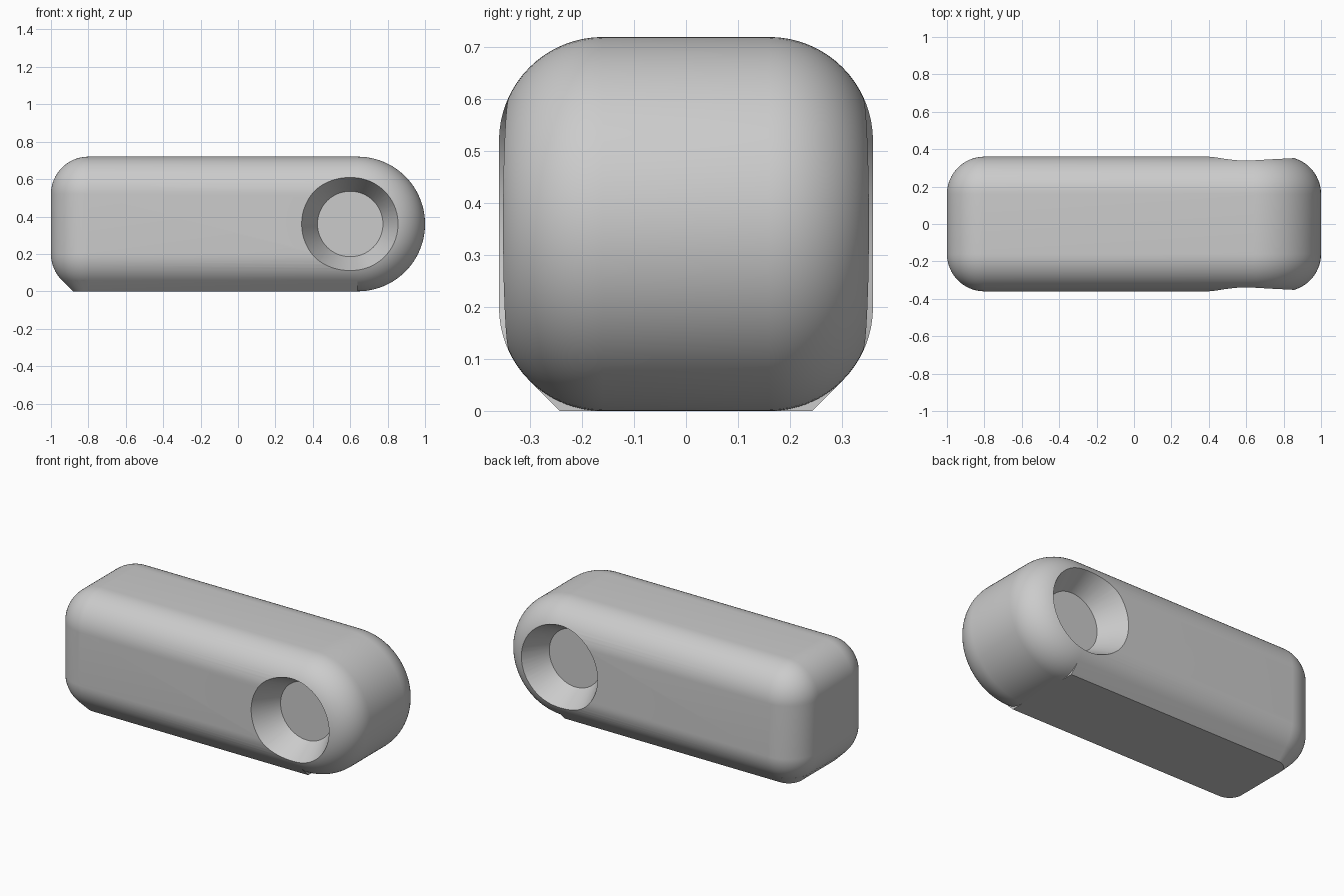
import bpy
import bmesh
from math import sin, cos, pi, radians

if "Cube" in bpy.data.objects:
    bpy.data.objects.remove(bpy.data.objects["Cube"])

HALF, FILLET = 0.36, 0.2
CORE = HALF - FILLET
HOLE_X, MINOR, MAJOR, PITCH = 0.6, 0.18, 0.24, 0.18

grey = bpy.data.materials.new("light grey")
grey.use_nodes = True
grey.diffuse_color = (0.6, 0.6, 0.6, 1)
grey.node_tree.nodes["Principled BSDF"].inputs["Base Color"].default_value = (0.6, 0.6, 0.6, 1)


def finish(name, bm):
    bmesh.ops.remove_doubles(bm, verts=bm.verts, dist=1e-5)
    bmesh.ops.recalc_face_normals(bm, faces=bm.faces)
    mesh = bpy.data.meshes.new(name)
    bm.to_mesh(mesh)
    bm.free()
    mesh.materials.append(grey)
    ob = bpy.data.objects.new(name, mesh)
    bpy.context.collection.objects.link(ob)
    return ob


def loft(name, rings):
    """Skin a stack of closed point loops and cap both ends."""
    bm = bmesh.new()
    loops = [[bm.verts.new(p) for p in ring] for ring in rings]
    n = len(loops[0])
    for a, b in zip(loops, loops[1:]):
        for i in range(n):
            j = (i + 1) % n
            bm.faces.new((a[i], a[j], b[j], b[i]))
    bm.faces.new(loops[0])
    bm.faces.new(loops[-1])
    return finish(name, bm)


def arc(cx, cz, r, start, end, steps):
    angles = [radians(start + (end - start) * i / steps) for i in range(steps + 1)]
    return [(cx + r * cos(a), cz + r * sin(a)) for a in angles]


def combine(target, tool, operation):
    mod = target.modifiers.new("combine", 'BOOLEAN')
    mod.operation, mod.solver, mod.object = operation, 'EXACT', tool
    bpy.context.view_layer.objects.active = target
    bpy.ops.object.modifier_apply(modifier=mod.name)
    bpy.data.objects.remove(tool)


# Body: side outline with one full round end, filleted towards both sides
def body_ring(angle):
    grow = FILLET * cos(angle)
    y = CORE * (1 if angle > 0 else -1) + FILLET * sin(angle)
    outline = (arc(1 - HALF, HALF, CORE + grow, -90, 90, 48)
               + arc(FILLET - 1, HALF + CORE, grow, 90, 180, 16)
               + arc(FILLET - 1, FILLET, grow, 180, 270, 16))
    return [(x, y, z) for x, z in outline]


STEPS = 16
quarter = [pi / 2 * i / STEPS for i in range(STEPS + 1)]
body = loft("toggle_body", [body_ring(a - pi / 2) for a in quarter]
            + [body_ring(a + 1e-9) for a in quarter])


# Flat foot: straight 45 degree flanks under the rounded lower edges
def foot_ring(r, z):
    outline = (arc(FILLET - 1, CORE, r, 90, 180, 16)
               + arc(FILLET - 1, -CORE, r, 180, 270, 16)
               + [(1 - HALF, -CORE - r), (1 - HALF, CORE + r)])
    return [(x, y, z) for x, y in outline]


tangent = FILLET * cos(pi / 4)
foot = loft("flat_foot", [foot_ring(2 * tangent - FILLET, 0),
                          foot_ring(tangent, FILLET - tangent),
                          foot_ring(0.1, FILLET)])
combine(body, foot, 'UNION')


# Threaded hole: helical trapezoid groove whose rows rise one pitch per turn
def thread_cutter(turns=8, n=64):
    profile = [(0, MINOR), (0.2, MINOR), (0.4, MAJOR), (0.8, MAJOR)]
    rows = [((t + f) * PITCH - turns * PITCH / 2, r)
            for t in range(turns) for f, r in profile]
    k = len(profile)
    bm = bmesh.new()
    grid = []
    for i in range(n):
        a = 2 * pi * i / n
        grid.append([bm.verts.new((HOLE_X + r * cos(a), y + PITCH * i / n, HALF - r * sin(a)))
                     for y, r in rows])
    for i in range(n):
        here = grid[i]
        # The last column meets the first one a full turn further on
        after = grid[i + 1] if i < n - 1 else grid[0][k:]
        for j in range(min(len(here), len(after)) - 1):
            bm.faces.new((here[j], after[j], after[j + 1], here[j + 1]))
    rims = [e for e in bm.edges if e.is_boundary]
    tips = {s: bm.verts.new((HOLE_X, s * 1.2, HALF)) for s in (-1, 1)}
    for e in rims:
        side = 1 if e.verts[0].co.y > 0 else -1
        bm.faces.new((e.verts[0], e.verts[1], tips[side]))
    return finish("thread_cutter", bm)


combine(body, thread_cutter(), 'DIFFERENCE')

# Tapered lead-in at both mouths of the hole
for side in (-1, 1):
    rings = [[(x, side * y, z) for x, z in arc(HOLE_X, HALF, r, 0, 354.375, 63)]
             for y, r in ((0.2, MINOR - 0.005), (0.36, 0.26), (0.5, 0.27))]
    combine(body, loft("lead_in_cutter", rings), 'DIFFERENCE')

bpy.ops.object.select_all(action='DESELECT')
body.select_set(True)
bpy.context.view_layer.objects.active = body
bpy.ops.object.shade_smooth_by_angle(angle=radians(25))
